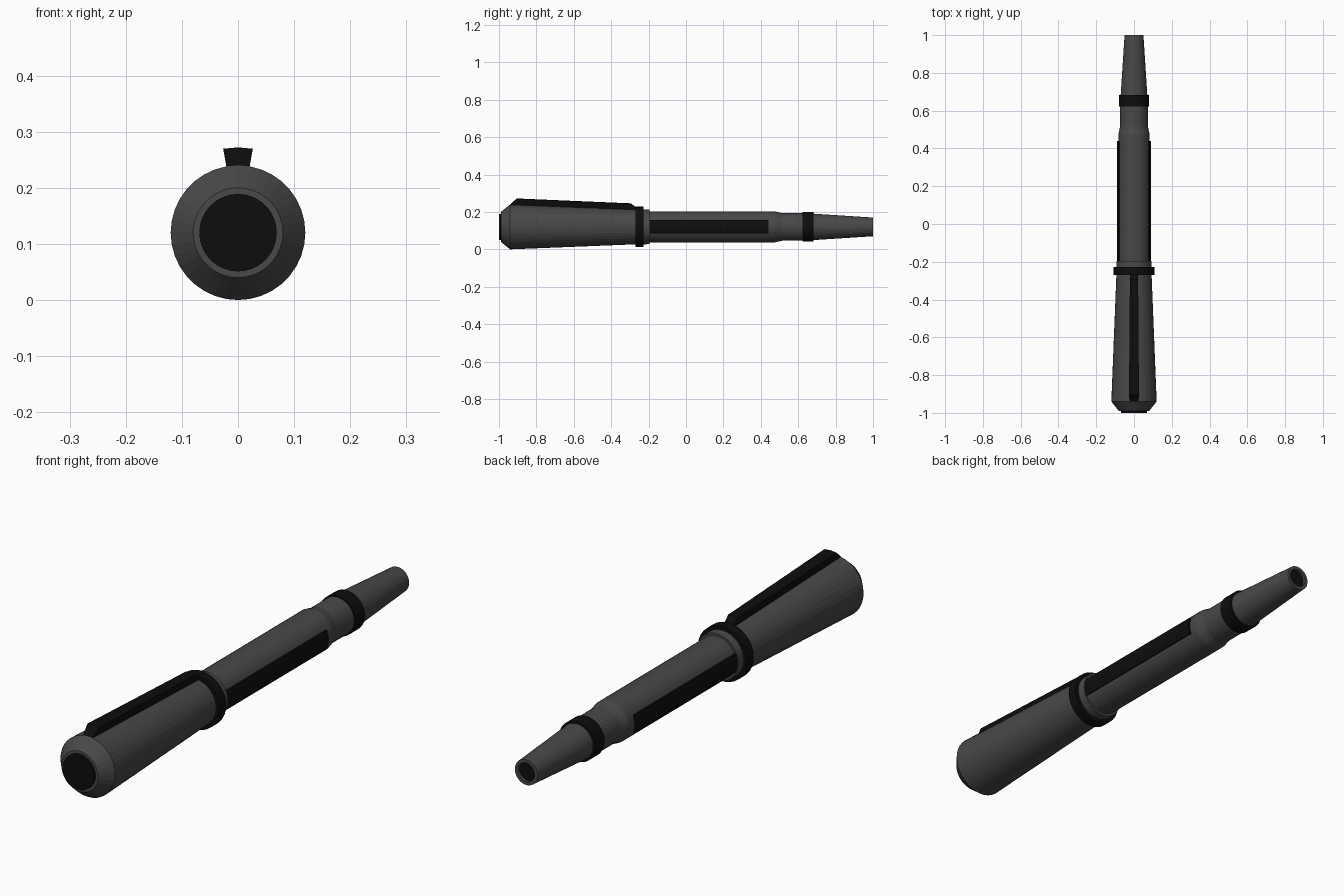
import bpy, bmesh
from math import sin, cos, radians, tau

if "Cube" in bpy.data.objects:
    bpy.data.objects.remove(bpy.data.objects["Cube"])

AXIS_Z = 0.12
SIDES = 36


def material(name, value):
    m = bpy.data.materials.new(name)
    m.diffuse_color = (value, value, value, 1)
    m.use_nodes = True
    m.node_tree.nodes["Principled BSDF"].inputs["Base Color"].default_value = m.diffuse_color
    return m


GREY = material("dark_grey", 0.065)
BLACK = material("black", 0.004)


def sweep(name, profile, mat, start=0, end=360, steps=SIDES, closed=False):
    """Sweep a (y, radius) profile around the long axis; angle 0 is straight up."""
    bm = bmesh.new()
    full = end - start == 360
    count = steps if full else steps + 1
    rings = []
    for i in range(count):
        a = radians(start + (end - start) * i / steps)
        rings.append([bm.verts.new((r * sin(a), y, AXIS_Z + r * cos(a)))
                      for y, r in profile])
    n = len(profile)
    for i in range(steps):
        a, b = rings[i], rings[(i + 1) % count]
        for j in range(n if closed else n - 1):
            k = (j + 1) % n
            bm.faces.new((a[j], a[k], b[k], b[j]))
    if not full:
        bm.faces.new(rings[0])
        bm.faces.new(rings[-1])
    elif not closed:
        bm.faces.new([r[0] for r in rings])
        bm.faces.new([r[-1] for r in rings])
    bmesh.ops.recalc_face_normals(bm, faces=bm.faces)
    me = bpy.data.meshes.new(name)
    bm.to_mesh(me)
    bm.free()
    me.materials.append(mat)
    ob = bpy.data.objects.new(name, me)
    bpy.context.collection.objects.link(ob)
    return ob


# Tapered rear grip with its chamfered end and black end button
sweep("grip", [(-0.99, 0.08), (-0.94, 0.12), (-0.265, 0.093)], GREY)
sweep("end_button", [(-1.0, 0.069), (-0.985, 0.069)], BLACK)

# Raised rail along the top of the grip
sweep("top_rail", [(-0.94, 0.115), (-0.94, 0.12), (-0.905, 0.152), (-0.295, 0.126),
                   (-0.265, 0.103), (-0.265, 0.085)],
      BLACK, -10, 10, 2, closed=True)

# Collar between grip and barrel
sweep("collar_band", [(-0.27, 0.108), (-0.228, 0.108)], BLACK)
sweep("collar_step", [(-0.235, 0.094), (-0.195, 0.092)], GREY)

# Barrel with a shoulder, and a black panel on each side
sweep("barrel", [(-0.2, 0.083), (0.475, 0.083), (0.513, 0.074), (0.63, 0.074)], GREY)
for side, mid in (("right", 90), ("left", 270)):
    sweep(side + "_panel", [(-0.197, 0.078), (-0.197, 0.09), (0.44, 0.09), (0.44, 0.078)],
          BLACK, mid - 24, mid + 24, 4, closed=True)

# Front band and hollow tapered tip
sweep("front_band", [(0.622, 0.079), (0.682, 0.079)], BLACK)
sweep("tip", [(0.675, 0.036), (0.675, 0.071), (1.0, 0.05), (1.0, 0.037), (0.97, 0.036)],
      GREY, closed=True)
sweep("tip_bore", [(0.95, 0.0365), (0.99, 0.0365)], BLACK)
